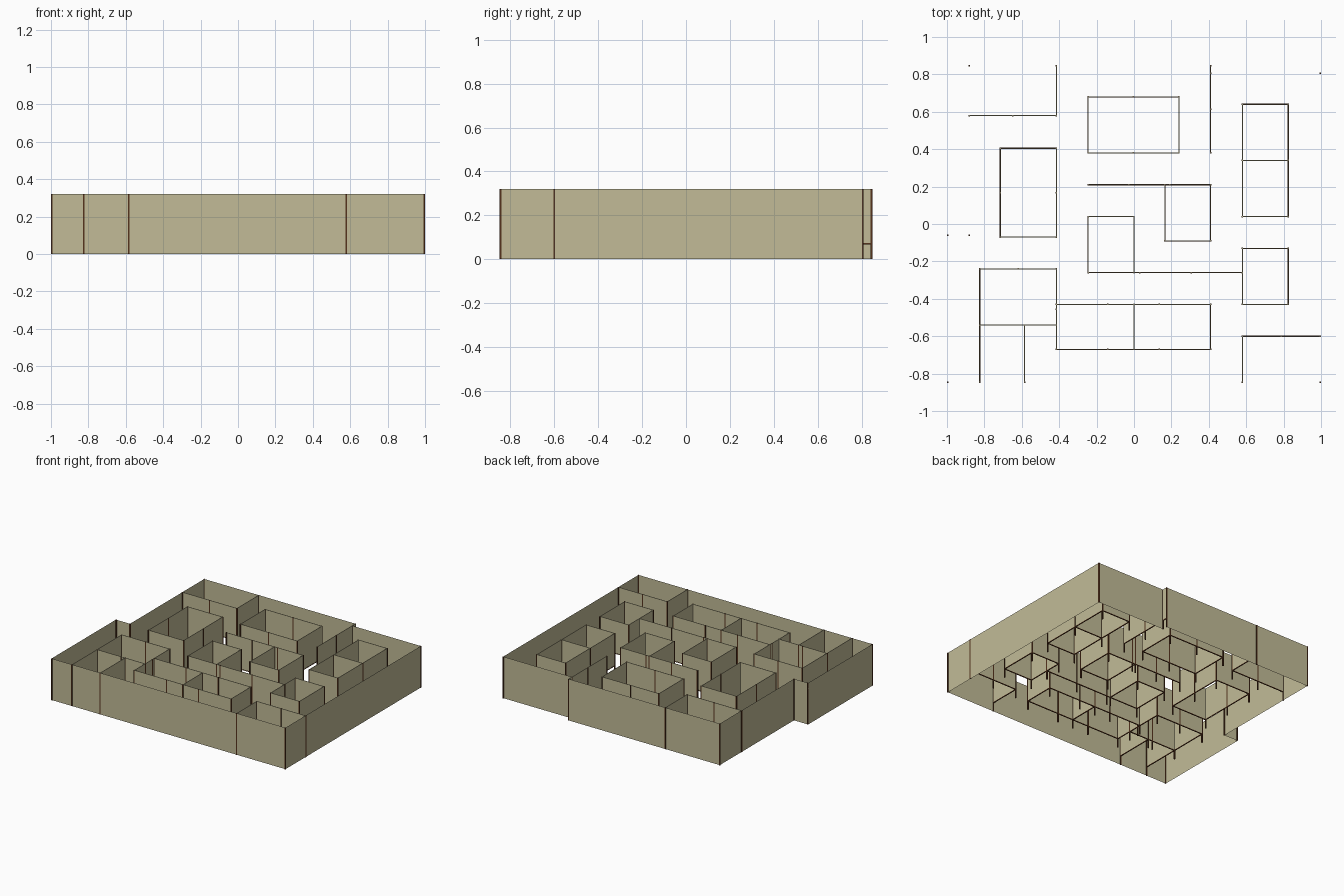
import bpy, bmesh

if "Cube" in bpy.data.objects:
    bpy.data.objects.remove(bpy.data.objects["Cube"])

H = 0.32        # wall height
GAP = 0.07      # clearance under the partition panels


def material(name, rgb):
    m = bpy.data.materials.new(name)
    m.diffuse_color = (*rgb, 1)
    m.use_nodes = True
    m.node_tree.nodes["Principled BSDF"].inputs["Base Color"].default_value = m.diffuse_color
    return m


tan = material("tan_panel", (0.54, 0.50, 0.31))
brown = material("brown_timber", (0.09, 0.032, 0.012))


def finish(bm, name, mat):
    me = bpy.data.meshes.new(name)
    bm.to_mesh(me)
    bm.free()
    me.materials.append(mat)
    ob = bpy.data.objects.new(name, me)
    bpy.context.collection.objects.link(ob)
    return ob


def box(bm, x0, x1, y0, y1, z0, z1):
    vs = bmesh.ops.create_cube(bm, size=1)["verts"]
    for v in vs:
        v.co.x = x1 if v.co.x > 0 else x0
        v.co.y = y1 if v.co.y > 0 else y0
        v.co.z = z1 if v.co.z > 0 else z0


# outer wall: thin sheet standing on the stepped plan, open at the small
# back step which is closed by a partition
plan = [(0.41, 0.845), (-0.88, 0.845), (-0.88, -0.06), (-1, -0.06), (-1, -0.845),
        (0.997, -0.845), (0.997, 0.805), (0.41, 0.805)]
bm = bmesh.new()
low = [bm.verts.new((x, y, 0)) for x, y in plan]
top = [bm.verts.new((x, y, H)) for x, y in plan]
for i in range(len(plan) - 1):
    bm.faces.new((low[i], low[i + 1], top[i + 1], top[i]))
finish(bm, "outer_wall", tan)


def rect(x0, x1, y0, y1):
    return [(x0, y0, x1, y0), (x0, y1, x1, y1), (x0, y0, x0, y1), (x1, y0, x1, y1)]


# partition lines: closed booths first, then free runs
runs = (rect(-0.245, 0.24, 0.38, 0.68) + rect(-0.715, -0.415, -0.07, 0.405)
        + rect(0.58, 0.825, 0.04, 0.64) + rect(0.58, 0.825, -0.43, -0.13))
runs += [(0.58, 0.34, 0.825, 0.34),
         (-0.88, 0.58, -0.415, 0.58), (-0.415, 0.58, -0.415, 0.845),
         (0.41, 0.38, 0.41, 0.845),
         (-0.245, 0.21, 0.41, 0.21), (0.165, -0.09, 0.165, 0.21),
         (0.41, -0.09, 0.41, 0.21), (0.165, -0.09, 0.41, -0.09),
         (-0.245, 0.04, 0, 0.04), (-0.245, -0.26, -0.245, 0.04),
         (0, -0.26, 0, 0.04), (-0.245, -0.26, 0.58, -0.26),
         (-0.825, -0.24, -0.415, -0.24), (-0.825, -0.845, -0.825, -0.24),
         (-0.825, -0.54, -0.415, -0.54), (-0.585, -0.845, -0.585, -0.54),
         (-0.415, -0.67, -0.415, -0.24), (-0.415, -0.43, 0.41, -0.43),
         (-0.415, -0.67, 0.41, -0.67), (0, -0.67, 0, -0.43),
         (0.41, -0.67, 0.41, -0.43),
         (0.58, -0.845, 0.58, -0.60), (0.58, -0.60, 0.997, -0.60)]

panels, rails, posts = bmesh.new(), bmesh.new(), bmesh.new()
spots = set(plan)
T, R, P = 0.002, 0.003, 0.004      # half thicknesses of panel, rail, post
for x0, y0, x1, y1 in runs:
    box(panels, x0 - T, x1 + T, y0 - T, y1 + T, GAP, H)
    box(rails, x0 - R, x1 + R, y0 - R, y1 + R, GAP - 0.003, GAP + 0.003)
    n = max(1, round((x1 - x0 + y1 - y0) / 0.25))
    for i in range(n + 1):
        spots.add((round(x0 + (x1 - x0) * i / n, 3), round(y0 + (y1 - y0) * i / n, 3)))

# timber posts at every panel end and outer corner
for x, y in spots:
    x = max(-0.996, min(0.996, x))
    box(posts, x - P, x + P, y - P, y + P, 0, H)

finish(panels, "partition_panels", tan)
finish(rails, "bottom_rails", brown)
finish(posts, "posts", brown)
